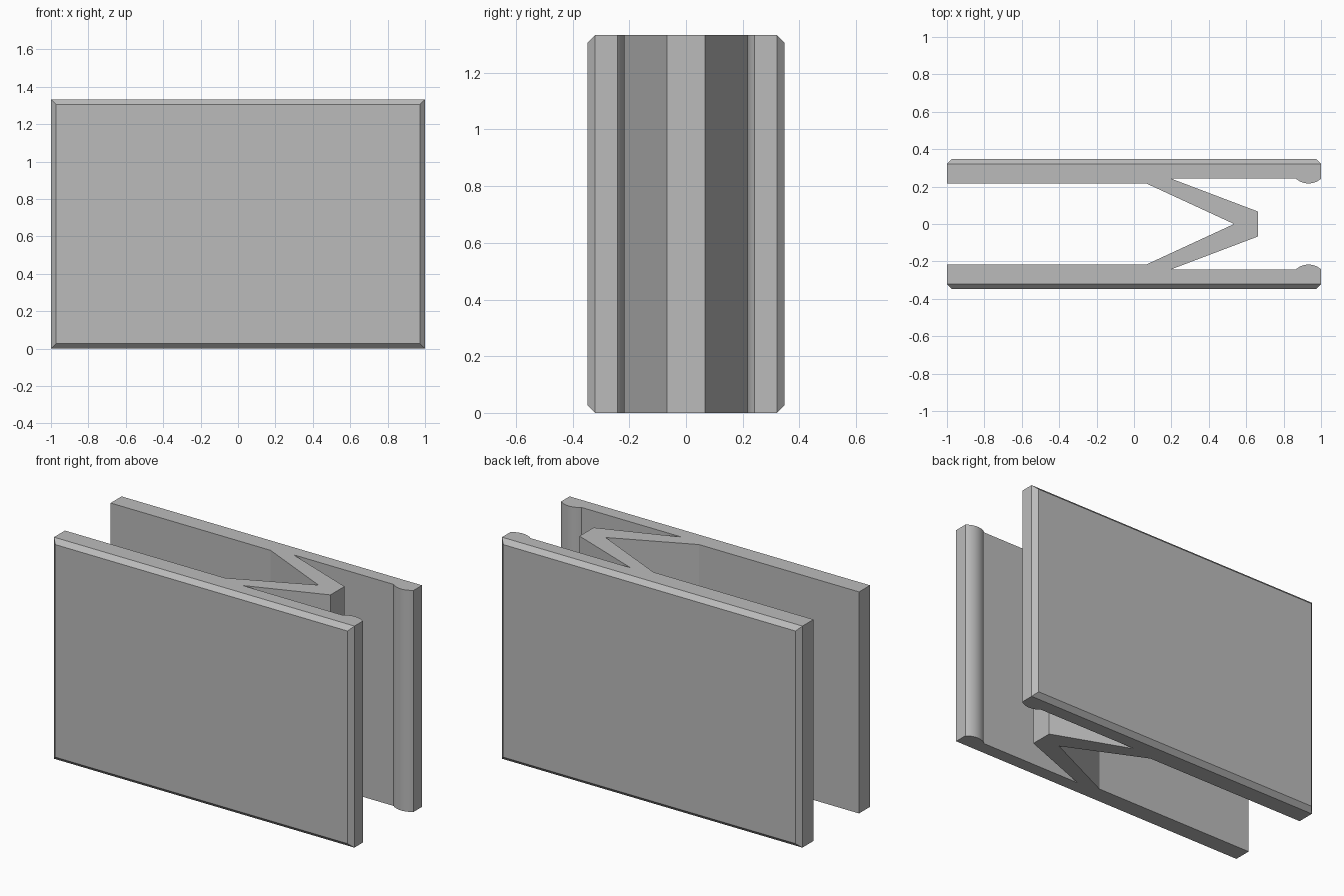
import bpy, bmesh, math

cube = bpy.data.objects.get("Cube")
if cube:
    bpy.data.objects.remove(cube, do_unlink=True)

HEIGHT = 1.333
OUTER_Y, INNER_Y, SLOT_Y = 0.348, 0.217, 0.242
CHAMFER = 0.027

grey = bpy.data.materials.new("plain_grey")
grey.use_nodes = True
colour = (0.5, 0.5, 0.5, 1)
grey.diffuse_color = colour
grey.node_tree.nodes["Principled BSDF"].inputs["Base Color"].default_value = colour


def bead_arc(steps=14):
    """Rounded gripping bead on the inside of the open end."""
    half, sag = 0.067, SLOT_Y - INNER_Y
    radius = (half ** 2 + sag ** 2) / (2 * sag)
    spread = math.asin(half / radius)
    for i in range(steps + 1):
        a = spread * (2 * i / steps - 1)
        yield (1 - half + radius * math.sin(a), INNER_Y + radius - radius * math.cos(a))


# Half profile: spring tip, slot, bead, outer wall, back end, inner wall
half = [(0.662, 0.067), (0.2, SLOT_Y), *bead_arc(),
        (1, OUTER_Y), (-1, OUTER_Y), (-1, INNER_Y), (0.065, INNER_Y)]
profile = half + [(0.535, 0)] + [(x, -y) for x, y in reversed(half)]

# Extrude the mirrored profile to full height
bm = bmesh.new()
base = bm.faces.new([bm.verts.new((x, y, 0)) for x, y in profile])
top = bmesh.ops.extrude_face_region(bm, geom=[base])["geom"]
bmesh.ops.translate(bm, vec=(0, 0, HEIGHT),
                    verts=[v for v in top if isinstance(v, bmesh.types.BMVert)])
bmesh.ops.recalc_face_normals(bm, faces=bm.faces[:])

# Chamfer the rim of both outer walls
rim = {e for f in bm.faces if all(abs(v.co.y) > OUTER_Y - 0.001 for v in f.verts)
       for e in f.edges}
bmesh.ops.bevel(bm, geom=list(rim), offset=CHAMFER, offset_type='OFFSET',
                segments=1, affect='EDGES', profile=0.5)
bmesh.ops.recalc_face_normals(bm, faces=bm.faces[:])

mesh = bpy.data.meshes.new("spring_clip")
bm.to_mesh(mesh)
bm.free()
mesh.materials.append(grey)
clip = bpy.data.objects.new("spring_clip", mesh)
bpy.context.collection.objects.link(clip)

# Smooth the bead, keep the other edges sharp
bpy.ops.object.select_all(action='DESELECT')
clip.select_set(True)
bpy.context.view_layer.objects.active = clip
bpy.ops.object.shade_smooth_by_angle(angle=math.radians(20))
